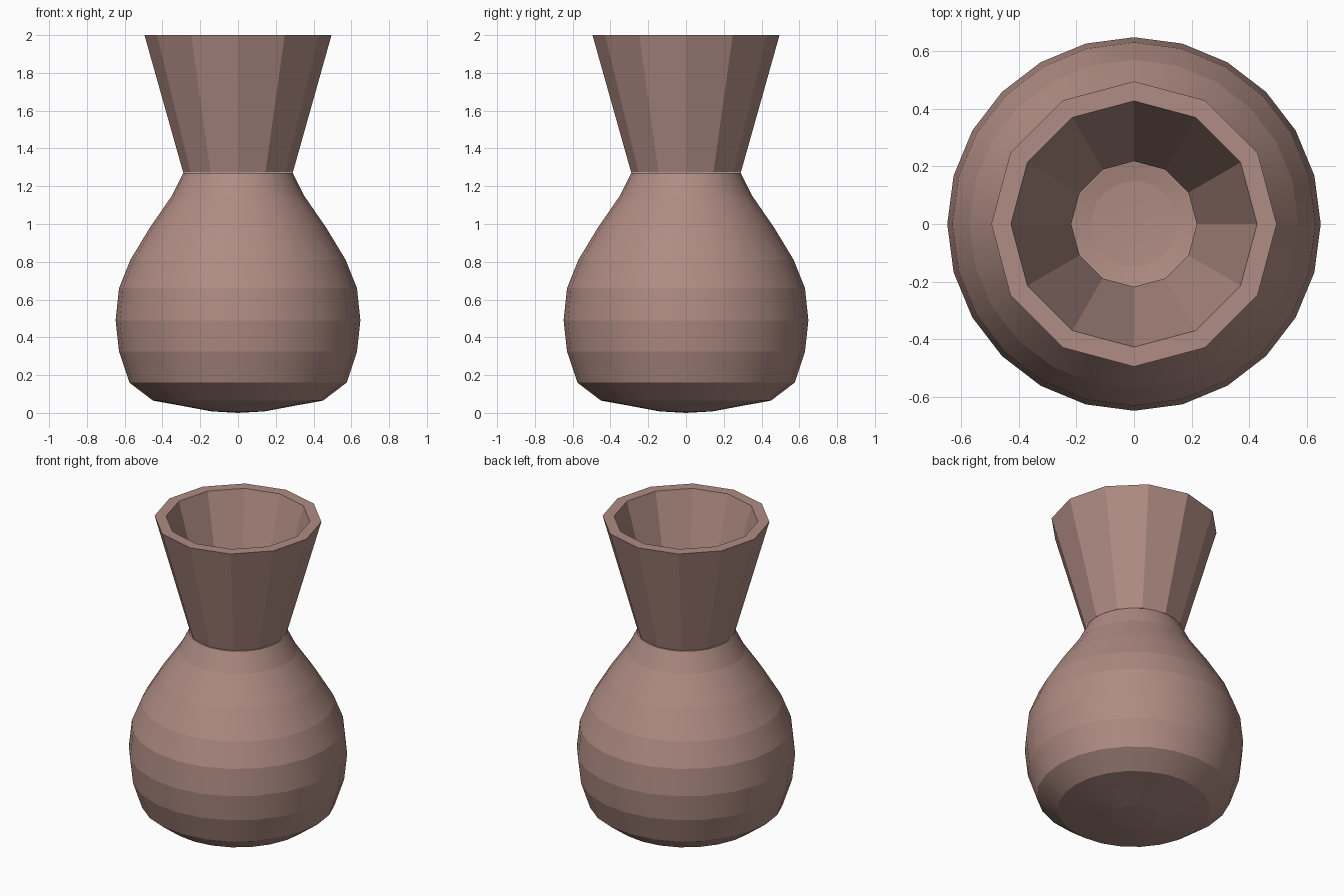
import bpy, bmesh, math

if "Cube" in bpy.data.objects:
    bpy.data.objects.remove(bpy.data.objects["Cube"])

clay = bpy.data.materials.new("dusty rose clay")
clay.diffuse_color = (0.43, 0.262, 0.227, 1)
clay.use_nodes = True
clay.node_tree.nodes["Principled BSDF"].inputs["Base Color"].default_value = clay.diffuse_color


def lathe(name, profile, sides, closed=False, smooth=False):
    """Spin (radius, z) points around z; radius 0 becomes a pole."""
    bm = bmesh.new()
    rings = []
    for r, z in profile:
        n = 1 if r == 0 else sides
        rings.append([bm.verts.new((r * math.cos(2 * math.pi * i / sides),
                                    r * math.sin(2 * math.pi * i / sides), z))
                      for i in range(n)])
    pairs = list(zip(rings, rings[1:]))
    if closed:
        pairs.append((rings[-1], rings[0]))
    for a, b in pairs:
        for i in range(sides):
            j = (i + 1) % sides
            quad = [a[i % len(a)], a[j % len(a)], b[j % len(b)], b[i % len(b)]]
            bm.faces.new(list(dict.fromkeys(quad)))
    bmesh.ops.recalc_face_normals(bm, faces=bm.faces)
    # smooth around the axis, crisp bands along the height
    for f in bm.faces:
        f.smooth = smooth
    if smooth:
        for e in bm.edges:
            e.smooth = abs(e.verts[0].co.z - e.verts[1].co.z) > 1e-5
    me = bpy.data.meshes.new(name)
    bm.to_mesh(me)
    bm.free()
    me.materials.append(clay)
    ob = bpy.data.objects.new(name, me)
    bpy.context.collection.objects.link(ob)
    return ob


# Round hollow body: outer wall up to the shoulder, then inner wall down to the floor
outer = [(0, 0.0), (0.14, 0.008), (0.30, 0.038), (0.45, 0.065), (0.575, 0.16),
         (0.63, 0.325), (0.648, 0.49), (0.63, 0.66), (0.57, 0.81),
         (0.467, 0.98), (0.35, 1.15), (0.29, 1.27)]
inner = [(0.225, 1.27), (0.285, 1.12), (0.41, 0.94), (0.51, 0.78),
         (0.565, 0.645), (0.58, 0.49), (0.565, 0.34), (0.525, 0.21),
         (0.43, 0.135), (0.15, 0.08), (0, 0.07)]
lathe("vase_body", outer + inner, 24, smooth=True)

# Faceted flared neck with a thick flat rim
lathe("vase_neck", [(0.29, 1.272), (0.495, 2.0), (0.427, 2.0), (0.218, 1.272)],
      12, closed=True)
